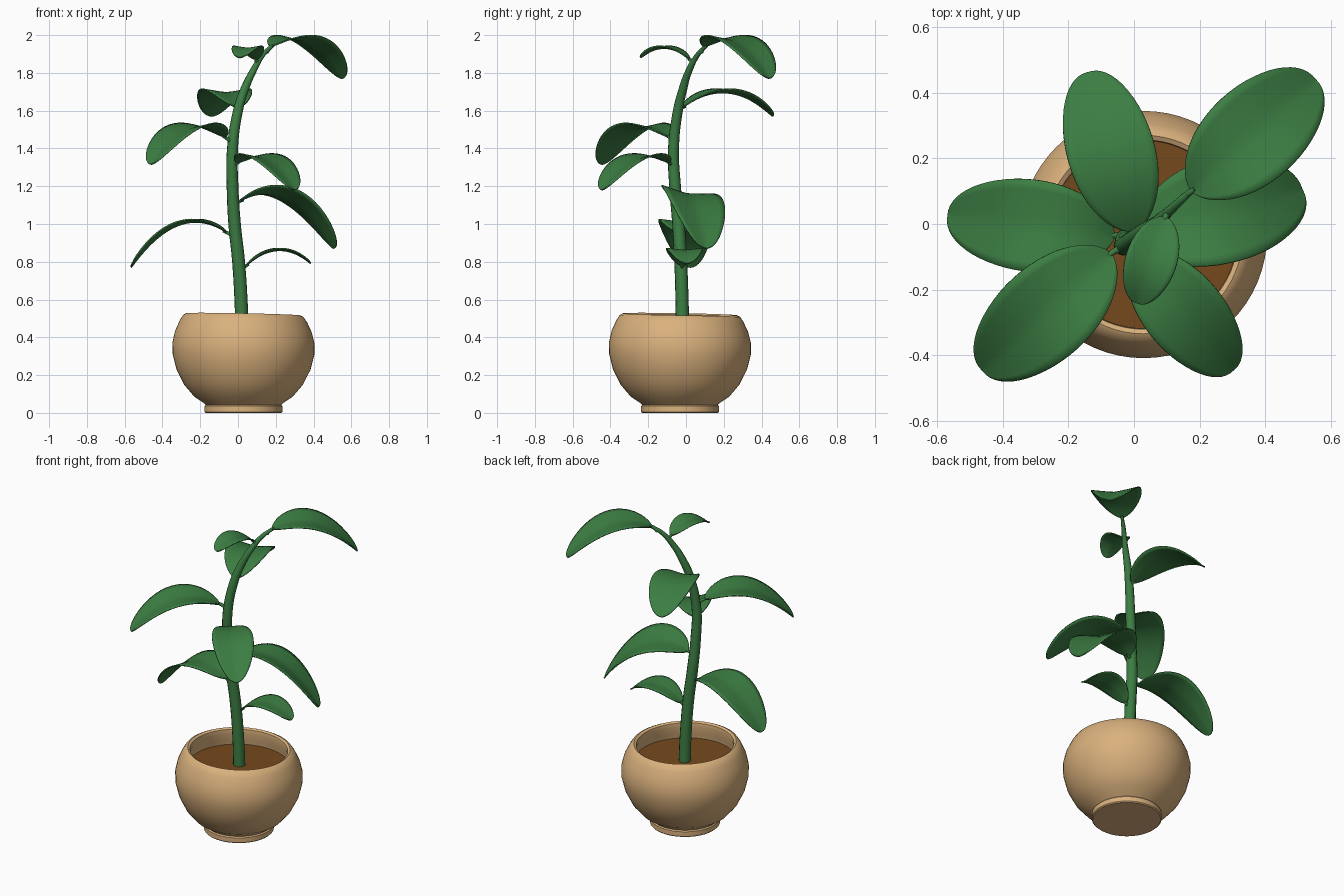
import bpy, bmesh, math
from mathutils import Vector

if "Cube" in bpy.data.objects:
    bpy.data.objects.remove(bpy.data.objects["Cube"])


def material(name, rgb):
    m = bpy.data.materials.new(name)
    m.diffuse_color = (*rgb, 1)
    m.use_nodes = True
    m.node_tree.nodes["Principled BSDF"].inputs["Base Color"].default_value = m.diffuse_color
    return m


CLAY = material("tan_clay", (0.70, 0.44, 0.205))
SOIL = material("brown_soil", (0.18, 0.066, 0.012))
GREEN = material("leaf_green", (0.045, 0.208, 0.056))
CX, CY = 0.029, -0.032  # pot centre


def finish(ob, mat, angle=40):
    ob.data.materials.clear()
    ob.data.materials.append(mat)
    bpy.ops.object.select_all(action='DESELECT')
    ob.select_set(True)
    bpy.context.view_layer.objects.active = ob
    bpy.ops.object.shade_smooth_by_angle(angle=math.radians(angle))


def add_mesh(name, bm):
    bmesh.ops.remove_doubles(bm, verts=bm.verts, dist=1e-5)
    bmesh.ops.recalc_face_normals(bm, faces=bm.faces)
    me = bpy.data.meshes.new(name)
    bm.to_mesh(me)
    bm.free()
    ob = bpy.data.objects.new(name, me)
    bpy.context.collection.objects.link(ob)
    return ob


def lathe(name, profile, mat):
    """Spin an (r, z) profile; the rim leans very slightly."""
    bm = bmesh.new()
    vs = [bm.verts.new((r, 0, z)) for r, z in profile]
    es = [bm.edges.new(p) for p in zip(vs, vs[1:])]
    bmesh.ops.spin(bm, geom=vs + es, cent=(0, 0, 0), axis=(0, 0, 1),
                   angle=math.tau, steps=64)
    for v in bm.verts:
        x, y, z = v.co
        v.co.z += (-0.02 * x - 0.018 * y) * (z / 0.52) ** 2
        v.co.x += CX
        v.co.y += CY
    finish(add_mesh(name, bm), mat)


def tube(name, pts, mat):
    """Tapered tube through (x, y, z, radius) points."""
    cu = bpy.data.curves.new(name, 'CURVE')
    cu.dimensions = '3D'
    cu.bevel_depth = 1
    cu.bevel_resolution = 4
    cu.resolution_u = 8
    cu.use_fill_caps = True
    sp = cu.splines.new('BEZIER')
    sp.bezier_points.add(len(pts) - 1)
    for bp, (x, y, z, r) in zip(sp.bezier_points, pts):
        bp.co = (x, y, z)
        bp.radius = r
        bp.handle_left_type = bp.handle_right_type = 'AUTO'
    ob = bpy.data.objects.new(name, cu)
    bpy.context.collection.objects.link(ob)
    bpy.ops.object.select_all(action='DESELECT')
    ob.select_set(True)
    bpy.context.view_layer.objects.active = ob
    bpy.ops.object.convert(target='MESH')
    finish(bpy.context.object, mat)


def leaf(name, base, tip, peak, half, roll=0.0, lift=0.15):
    """Elliptical blade on a parabolic midrib, edges raised like a trough."""
    base, tip = Vector(base), Vector(tip)
    flat = (tip - base) * Vector((1, 1, 0))
    a, b = math.sqrt(peak - base.z), math.sqrt(peak - tip.z)
    u0 = a / (a + b)
    k = (a + b) ** 2
    side = Vector((-flat.y, flat.x, 0)).normalized()
    n, m = 28, 5
    bm = bmesh.new()
    rows = []
    for i in range(n + 1):
        t = i / n
        u = (1 - math.cos(math.pi * t)) / 2
        w = half * max(math.sin(math.pi * t), 0) ** (1.25 - 0.25 * t)
        p = base + flat * u
        p.z = peak - k * (u - u0) ** 2
        tan = (flat + Vector((0, 0, -2 * k * (u - u0)))).normalized()
        nor = tan.cross(side)
        s2 = side * math.cos(roll) + nor * math.sin(roll)
        n2 = tan.cross(s2)
        row = []
        for j in range(-m, m + 1):
            v = j / m
            row.append(bm.verts.new(p + s2 * v * w + n2 * lift * w * abs(v) ** 1.2))
        rows.append(row)
    for r, q in zip(rows, rows[1:]):
        for j in range(2 * m):
            bm.faces.new((r[j], r[j + 1], q[j + 1], q[j]))
    ob = add_mesh(name, bm)
    mod = ob.modifiers.new("thickness", 'SOLIDIFY')
    mod.thickness = 0.007
    mod.offset = 0
    finish(ob, GREEN, 50)


# Pot with foot, round belly and hollow mouth
lathe("pot", [(0, 0), (0.2, 0), (0.206, 0.006), (0.206, 0.036), (0.2, 0.043),
              (0.21, 0.052), (0.26, 0.085), (0.315, 0.15), (0.355, 0.23),
              (0.375, 0.31), (0.376, 0.37), (0.362, 0.43), (0.337, 0.485),
              (0.318, 0.514), (0.302, 0.522), (0.288, 0.514), (0.285, 0.49),
              (0.297, 0.44), (0.302, 0.38), (0, 0.38)], CLAY)

# Soil
lathe("soil", [(0, 0.412), (0.299, 0.412)], SOIL)

# Main stem, leaning over at the top
tube("stem", [(0.022, -0.018, 0.40, 0.036), (0.018, -0.02, 0.55, 0.035),
              (0.003, -0.028, 0.8, 0.034), (-0.018, -0.04, 1.0, 0.033),
              (-0.029, -0.058, 1.2, 0.031), (-0.029, -0.066, 1.4, 0.029),
              (0.0, -0.043, 1.6, 0.026), (0.03, -0.02, 1.7, 0.023),
              (0.08, 0.015, 1.81, 0.018), (0.135, 0.065, 1.9, 0.013),
              (0.185, 0.11, 1.945, 0.009)], GREEN)

# Leaves: name, stem joint, blade base, tip, midrib peak, half width, roll
LEAVES = [
    ("top_leaf", (0.15, 0.08, 1.91), (0.175, 0.10, 1.94), (0.55, 0.44, 1.77), 1.978, 0.147, 0),
    ("top_small_leaf", (0.105, 0.035, 1.85), (0.095, 0.02, 1.87), (0.01, -0.24, 1.88), 1.93, 0.078, 0),
    ("upper_back_leaf", (0.0, -0.045, 1.585), (0.0, -0.02, 1.615), (-0.14, 0.46, 1.57), 1.695, 0.133, 0),
    ("upper_left_leaf", (-0.03, -0.068, 1.43), (-0.07, -0.09, 1.46), (-0.46, -0.445, 1.315), 1.513, 0.145, 0),
    ("front_leaf", (-0.03, -0.065, 1.31), (0.0, -0.09, 1.325), (0.30, -0.445, 1.18), 1.355, 0.122, 0),
    ("middle_right_leaf", (-0.025, -0.055, 1.1), (0.01, -0.035, 1.12), (0.51, 0.105, 0.87), 1.16, 0.163, -0.16),
    ("lower_left_leaf", (-0.015, -0.04, 0.93), (-0.06, -0.035, 0.955), (-0.565, 0.025, 0.77), 1.01, 0.14, 0),
    ("lower_right_leaf", (0.0, -0.03, 0.75), (0.045, -0.02, 0.78), (0.385, 0.005, 0.79), 0.86, 0.097, 0),
]
for name, joint, base, tip, peak, half, roll in LEAVES:
    leaf(name, base, tip, peak, half, roll, 0.11 if "lower" in name else 0.15)
    # Short stalk running into the start of the midrib
    d = (Vector(tip) - Vector(base)) * 0.04
    end = (base[0] + d.x, base[1] + d.y, base[2] + 0.005)
    tube(name + "_stalk", [(*joint, 0.012), (*base, 0.009), (*end, 0.005)], GREEN)
